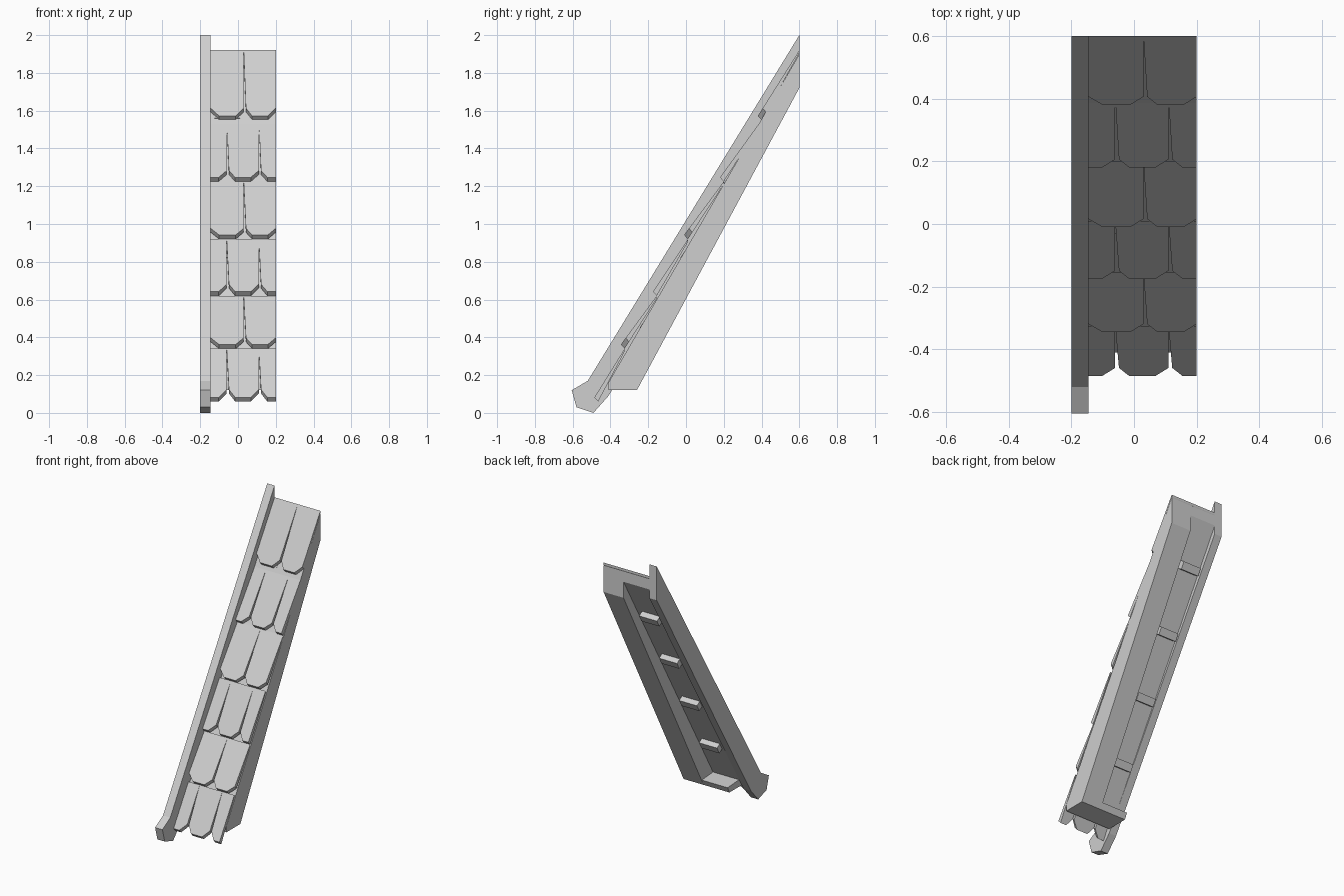
import bpy, bmesh

cube = bpy.data.objects.get("Cube")
if cube:
    bpy.data.objects.remove(cube, do_unlink=True)

grey = bpy.data.materials.new("plain grey")
grey.use_nodes = True
grey.diffuse_color = (0.62, 0.62, 0.62, 1)
grey.node_tree.nodes["Principled BSDF"].inputs["Base Color"].default_value = (0.62, 0.62, 0.62, 1)

BOARD_L, BOARD_R, EDGE_R = -0.2, -0.145, 0.2
PITCH = 1.72


def deck(y):
    """Height of the roof deck at y."""
    return 1.555 + PITCH * (y - 0.4)


def loft(name, ring_a, ring_b):
    """Solid between two matching outlines."""
    bm = bmesh.new()
    a = [bm.verts.new(p) for p in ring_a]
    b = [bm.verts.new(p) for p in ring_b]
    bm.faces.new(a)
    bm.faces.new(b[::-1])
    for i in range(len(a)):
        j = (i + 1) % len(a)
        bm.faces.new((a[j], a[i], b[i], b[j]))
    bmesh.ops.recalc_face_normals(bm, faces=bm.faces)
    mesh = bpy.data.meshes.new(name)
    bm.to_mesh(mesh)
    bm.free()
    mesh.materials.append(grey)
    obj = bpy.data.objects.new(name, mesh)
    bpy.context.collection.objects.link(obj)
    return obj


def extrude_x(name, profile, x0, x1):
    """Side profile (y, z) pushed across the width."""
    return loft(name, [(x0, y, z) for y, z in profile], [(x1, y, z) for y, z in profile])


# Edge board with its shaped foot
extrude_x("edge_board", [(-0.605, 0.12), (-0.52, 0.17), (0.6, 2.0), (0.6, 1.77),
                         (-0.41, 0.09), (-0.49, 0.0), (-0.58, 0.03)], BOARD_L, BOARD_R)

# Rafter, thin deck and eave board
extrude_x("rafter", [(-0.41, 0.12), (-0.26, 0.12), (0.6, 1.72), (0.6, deck(0.6)),
                     (-0.41, deck(-0.41))], 0.05, EDGE_R)
extrude_x("deck", [(-0.41, 0.12), (-0.39, 0.12), (0.6, deck(0.6) - 0.07), (0.6, deck(0.6)),
                   (-0.41, deck(-0.41))], BOARD_R, 0.05)
extrude_x("eave_board", [(-0.41, 0.12), (-0.26, 0.12), (-0.24, 0.16), (-0.39, 0.17)], BOARD_R, 0.05)

# Short battens under the deck
for i in range(4):
    y = 0.45 - 0.215 * i
    z = deck(y) - 0.09
    extrude_x(f"batten_{i + 1}", [(y - 0.05, z + 0.01), (y + 0.015, z - 0.03),
                                  (y + 0.04, z + 0.015), (y - 0.02, z + 0.055)], -0.125, 0.01)


def shingle(name, x0, x1, cut0, cut1, start, tip):
    """Tapered plate with clipped lower corners; start and tip are (y, z)."""
    length = start[0] - tip[0]
    notch = 1 - 0.026 / length
    gap = 0.012 if x0 > BOARD_R else 0
    outline = [(x0, 0), (x1, 0)]
    outline += [(x1, notch), (x1 - 0.042, 1)] if cut1 else [(x1, 1)]
    outline += [(x0 + 0.045, 1), (x0 + gap, notch)] if cut0 else [(x0, 1)]
    top, bottom = [], []
    for x, t in outline:
        y = start[0] - length * t
        z = start[1] + (tip[1] - start[1]) * t
        top.append((x, y, z))
        # thickness grows towards the lower end
        bottom.append((x, y + 0.02 * t, z - 0.015 - 0.007 * t))
    loft(name, top, bottom)


# Six overlapping shingle rows, joints staggered
tips = [(0.38, 1.572), (0.18, 1.247), (-0.01, 0.942),
        (-0.175, 0.642), (-0.345, 0.362), (-0.485, 0.082)]
start = (0.6, 1.92)
for row, tip in enumerate(tips):
    even = row % 2 == 0
    joints = [BOARD_R, 0.03, EDGE_R] if even else [BOARD_R, -0.06, 0.11, EDGE_R]
    for k, (x0, x1) in enumerate(zip(joints, joints[1:])):
        shingle(f"shingle_{row + 1}_{k + 1}", x0, x1,
                even or k > 0, even or x1 < EDGE_R, start, tip)
    start = (tip[0] + 0.02, tip[1] - 0.022)
